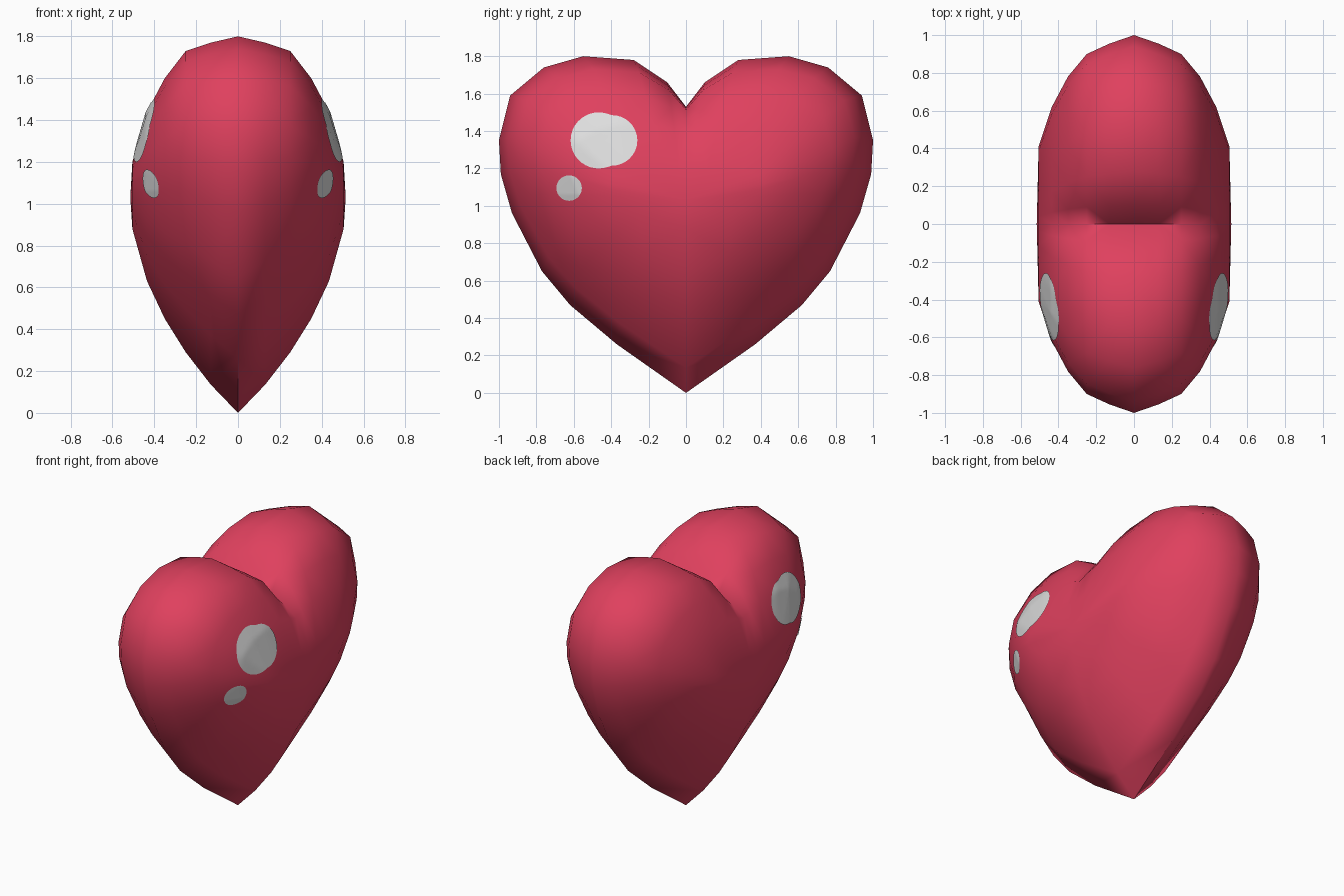
import bpy, bmesh, math
from mathutils import Vector
from mathutils.bvhtree import BVHTree

if "Cube" in bpy.data.objects:
    bpy.data.objects.remove(bpy.data.objects["Cube"])


def material(name, color):
    m = bpy.data.materials.new(name)
    m.diffuse_color = (*color, 1)
    m.use_nodes = True
    m.node_tree.nodes["Principled BSDF"].inputs["Base Color"].default_value = m.diffuse_color
    return m


def finish(bm, name, mat, angle):
    me = bpy.data.meshes.new(name)
    bm.to_mesh(me)
    ob = bpy.data.objects.new(name, me)
    bpy.context.collection.objects.link(ob)
    me.materials.append(mat)
    bpy.ops.object.select_all(action='DESELECT')
    ob.select_set(True)
    bpy.context.view_layer.objects.active = ob
    bpy.ops.object.shade_smooth_by_angle(angle=math.radians(angle))
    return ob


red = material("heart red", (0.74, 0.052, 0.112))
pale = material("highlight grey", (0.73, 0.73, 0.73))

# Half outline (y, z) from the bottom tip round to the cleft
HALF = [(0, 0), (.37, .26), (.62, .47), (.77, .65), (.93, .96), (.99, 1.17),
        (1, 1.35), (.94, 1.59), (.76, 1.74), (.55, 1.8), (.28, 1.78),
        (.1, 1.66), (0, 1.53)]
OUTLINE = HALF + [(-y, z) for y, z in HALF[-2:0:-1]]
# Layers: x, y scale, bottom z, top z, how far the cleft is filled
LAYERS = [(0, 1, 0, 1.8, 0), (.13, .955, .135, 1.77, 0),
          (.25, .9, .29, 1.73, 0), (.35, .78, .45, 1.6, .15),
          (.435, .62, .63, 1.44, .6), (.505, .41, .88, 1.2, .9)]


def ring(bm, side, layer):
    x, sy, low, high, fill = layer
    verts = []
    for y, z in OUTLINE:
        if z > 1.4 and abs(y) < .5:
            z += fill * (1.78 - z)
        verts.append(bm.verts.new((side * x, y * sy, low + z / 1.8 * (high - low))))
    return verts


# Heart body: stacked outlines from one cheek to the other
bm = bmesh.new()
stack = [ring(bm, -1, l) for l in LAYERS[:0:-1]] + [ring(bm, 1, l) for l in LAYERS]
n = len(OUTLINE)
for a, b in zip(stack, stack[1:]):
    for i in range(n):
        j = (i + 1) % n
        bm.faces.new((a[i], a[j], b[j], b[i]))
for side, loop in ((-1, stack[0]), (1, stack[-1])):
    mid = bm.verts.new((side * .515, 0, 1.03))
    for i in range(n):
        bm.faces.new((loop[i], loop[(i + 1) % n], mid))
bmesh.ops.recalc_face_normals(bm, faces=bm.faces)
bmesh.ops.triangulate(bm, faces=bm.faces)
tree = BVHTree.FromBMesh(bm)
finish(bm, "heart_body", red, 80)
bm.free()


def reach(t, offset, r):
    # Distance from the spot centre to the edge of an offset circle
    return offset * math.cos(t) + math.sqrt(r * r - (offset * math.sin(t)) ** 2)


def spot(name, side, cy, cz, circles, seg=40, rows=8):
    # Thin plate draped on the cheek
    bm = bmesh.new()

    def drape(y, z):
        hit, nor, _, _ = tree.ray_cast(Vector((side * 2, y, z)), Vector((-side, 0, 0)))
        return bm.verts.new(hit + Vector((side * .006, 0, 0)))

    mid, prev = drape(cy, cz), None
    for k in range(1, rows + 1):
        row = []
        for i in range(seg):
            t = math.tau * i / seg
            d = max(reach(t, o, r) for o, r in circles) * k / rows
            row.append(drape(cy + d * math.cos(t), cz + d * math.sin(t)))
        for i in range(seg):
            j = (i + 1) % seg
            f = (mid, row[i], row[j]) if prev is None else (prev[i], row[i], row[j], prev[j])
            bm.faces.new(f if side > 0 else f[::-1])
        prev = row
    finish(bm, name, pale, 60)
    bm.free()


# Highlights on both cheeks
for side, label in ((1, "right"), (-1, "left")):
    spot("large_highlight_" + label, side, -.44, 1.35, [(-.027, .15), (.045, .135)])
    spot("small_highlight_" + label, side, -.625, 1.095, [(0, .068)])
